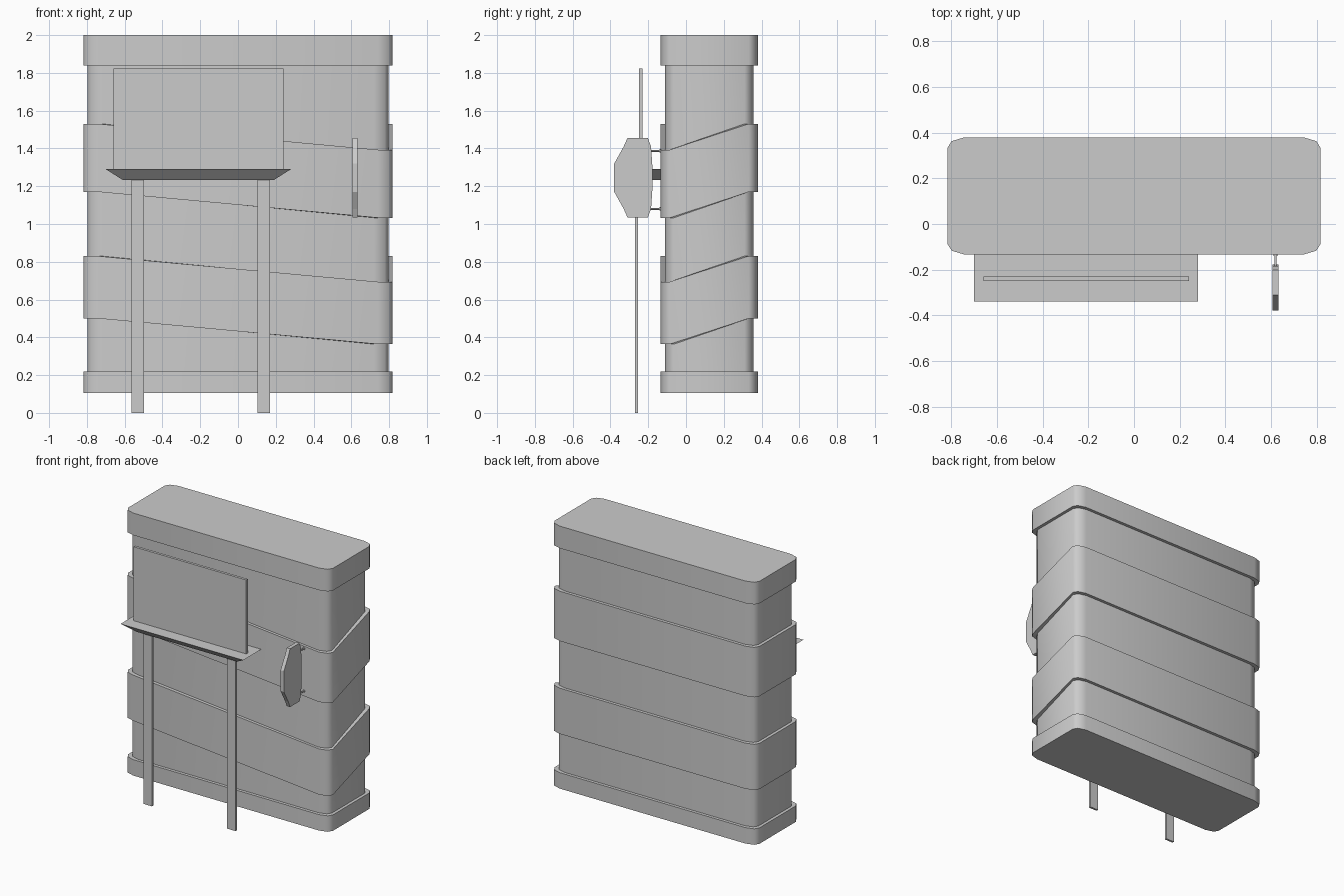
import bpy, bmesh, math
from mathutils import Matrix

if "Cube" in bpy.data.objects:
    bpy.data.objects.remove(bpy.data.objects["Cube"])


def add_object(name, bm, smooth=None):
    bmesh.ops.recalc_face_normals(bm, faces=bm.faces)
    mesh = bpy.data.meshes.new(name)
    bm.to_mesh(mesh)
    bm.free()
    if smooth:
        mesh.shade_smooth()
        mesh.set_sharp_from_angle(angle=math.radians(smooth))
    obj = bpy.data.objects.new(name, mesh)
    bpy.context.collection.objects.link(obj)
    return obj


def loft(name, rings, smooth=None):
    """Skin a stack of equal-length closed rings and cap both ends."""
    bm = bmesh.new()
    loops = [[bm.verts.new(p) for p in ring] for ring in rings]
    n = len(loops[0])
    for a, b in zip(loops, loops[1:]):
        for i in range(n):
            j = (i + 1) % n
            bm.faces.new((a[i], a[j], b[j], b[i]))
    bm.faces.new(loops[0][::-1])
    bm.faces.new(loops[-1])
    return add_object(name, bm, smooth)


def rect(x0, x1, y0, y1, z):
    return [(x0, y0, z), (x1, y0, z), (x1, y1, z), (x0, y1, z)]


def box(name, x0, x1, y0, y1, z0, z1):
    return loft(name, [rect(x0, x1, y0, y1, z0), rect(x0, x1, y0, y1, z1)])


# Cabinet wrapped with raised bands that dip at the front right corner
CY, HX, HY = 0.123, 0.818, 0.257


def cabinet_ring(z, dip, inset):
    hx, hy = HX - inset, HY - inset
    q = [(hx - 0.076, hy), (hx - 0.019, hy - 0.017), (hx, hy - 0.048)]
    outline = ([(x, -y) for x, y in q] + q[::-1]
               + [(-x, y) for x, y in q] + [(-x, -y) for x, y in q[::-1]])
    return [(x, CY + y, z - (dip if x > 0 and y < 0 else 0)) for x, y in outline]


rings = []
for low, high, dip in [(0.105, 0.22, 0), (0.50, 0.83, 0.136),
                       (1.17, 1.53, 0.137), (1.84, 2.0, 0)]:
    if rings:
        rings.append(cabinet_ring(low, dip, 0.022))
    rings.append(cabinet_ring(low, dip, 0))
    rings.append(cabinet_ring(high, dip, 0))
    if high < 2:
        rings.append(cabinet_ring(high, dip, 0.022))
loft("banded_cabinet", rings, 55)

# Shelf with undercut front and ends, upright panel and two legs
loft("shelf", [rect(-0.61, 0.19, -0.28, -0.133, 1.233),
               rect(-0.70, 0.28, -0.34, -0.133, 1.29)])
box("upright_panel", -0.66, 0.24, -0.25, -0.231, 1.285, 1.824)
for side, x in (("left", -0.565), ("right", 0.103)):
    box(side + "_leg", x, x + 0.067, -0.27, -0.255, 0, 1.24)

# Flat handle plate, upper half of the profile mirrored in z
half = [(-0.178, 0.06), (-0.185, 0.165), (-0.202, 0.21), (-0.31, 0.21),
        (-0.33, 0.165), (-0.38, 0.075)]
profile = half + [(y, -z) for y, z in half[::-1]]
loft("handle_plate", [[(x, y, 1.245 + z) for y, z in profile] for x in (0.606, 0.633)])

# Pins with wall flanges that hold the handle
for label, z in (("upper", 1.387), ("lower", 1.08)):
    bm = bmesh.new()
    for radius, y0, y1 in ((0.005, -0.195, -0.13), (0.009, -0.14, -0.13)):
        m = (Matrix.Translation((0.62, (y0 + y1) / 2, z))
             @ Matrix.Rotation(math.pi / 2, 4, 'X'))
        bmesh.ops.create_cone(bm, cap_ends=True, segments=10, radius1=radius,
                              radius2=radius, depth=y1 - y0, matrix=m)
    add_object(label + "_handle_pin", bm, 40)
